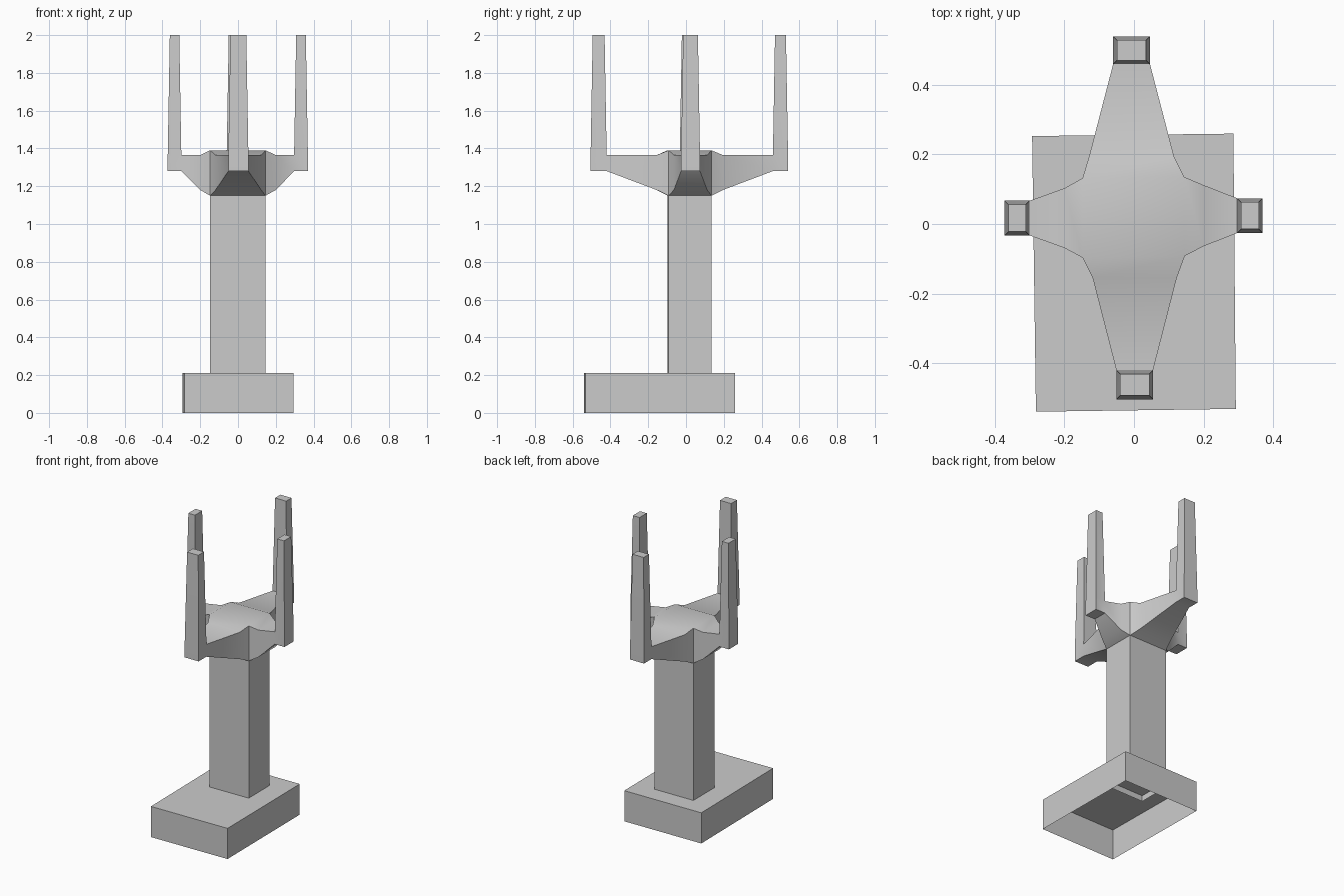
import bpy, bmesh, math

if "Cube" in bpy.data.objects:
    bpy.data.objects.remove(bpy.data.objects["Cube"])


def finish(bm, name):
    bmesh.ops.recalc_face_normals(bm, faces=bm.faces[:])
    me = bpy.data.meshes.new(name)
    bm.to_mesh(me)
    bm.free()
    ob = bpy.data.objects.new(name, me)
    bpy.context.collection.objects.link(ob)
    return ob


def ring(bm, pts, z):
    return [bm.verts.new((x, y, z)) for x, y in pts]


def bridge(bm, a, b, skip=()):
    n = len(a)
    for i in range(n):
        if i not in skip:
            j = (i + 1) % n
            bm.faces.new((a[i], a[j], b[j], b[i]))


# Base block, open underneath, turned very slightly
bm = bmesh.new()
corners = [(-0.282, -0.54), (0.293, -0.532), (0.286, 0.26), (-0.293, 0.253)]
low, high = ring(bm, corners, 0), ring(bm, corners, 0.21)
bridge(bm, low, high)
bm.faces.new(high)
finish(bm, "base")

# Column: open-ended shaft with a closed head
bm = bmesh.new()
col = [(-0.148, -0.097), (0.146, -0.092), (0.145, 0.135), (-0.148, 0.132)]
foot, neck, head = ring(bm, col, 0.17), ring(bm, col, 1.15), ring(bm, col, 1.39)
bridge(bm, foot, neck)
bm.faces.new(head)

# Arms grow from the four sides of the head and carry tapered posts
# per side: centre offset, half width mid/end, distance mid/inner/outer
arms = [
    ((0, -1), 0.002, 0.121, 0.053, 0.155, 0.42, 0.505),   # front
    ((1, 0), 0.024, 0.088, 0.050, 0.20, 0.297, 0.37),     # right
    ((0, 1), 0.007, 0.122, 0.053, 0.195, 0.46, 0.54),     # back
    ((-1, 0), -0.017, 0.086, 0.050, 0.20, 0.30, 0.372),   # left
]
INSET = 0.011
for i, ((dx, dy), off, w_mid, w_end, d_mid, d_in, d_out) in enumerate(arms):
    def at(dist, side):
        return (dx * dist - dy * side, dy * dist + dx * side)

    def section(dist, w, z0, z1):
        a, b = at(dist, off - w), at(dist, off + w)
        return [bm.verts.new((*a, z0)), bm.verts.new((*b, z0)),
                bm.verts.new((*b, z1)), bm.verts.new((*a, z1))]

    j = (i + 1) % 4
    root = [neck[i], neck[j], head[j], head[i]]
    mid = section(d_mid, w_mid, 1.18, 1.365)
    inner = section(d_in, w_end, 1.28, 1.365)
    outer = section(d_out, w_end, 1.28, 1.365)
    bridge(bm, root, mid)
    bridge(bm, mid, inner)
    bridge(bm, inner, outer, skip=(2,))
    bm.faces.new(outer)
    # Post
    w = w_end - INSET
    tip = ring(bm, [at(d_in + INSET, off - w), at(d_in + INSET, off + w),
                    at(d_out - INSET, off + w), at(d_out - INSET, off - w)], 2.0)
    bridge(bm, [inner[3], inner[2], outer[2], outer[3]], tip)
    bm.faces.new(tip)

ob = finish(bm, "column_with_arms")
bpy.context.view_layer.objects.active = ob
ob.select_set(True)
bpy.ops.object.shade_smooth_by_angle(angle=math.radians(32))
